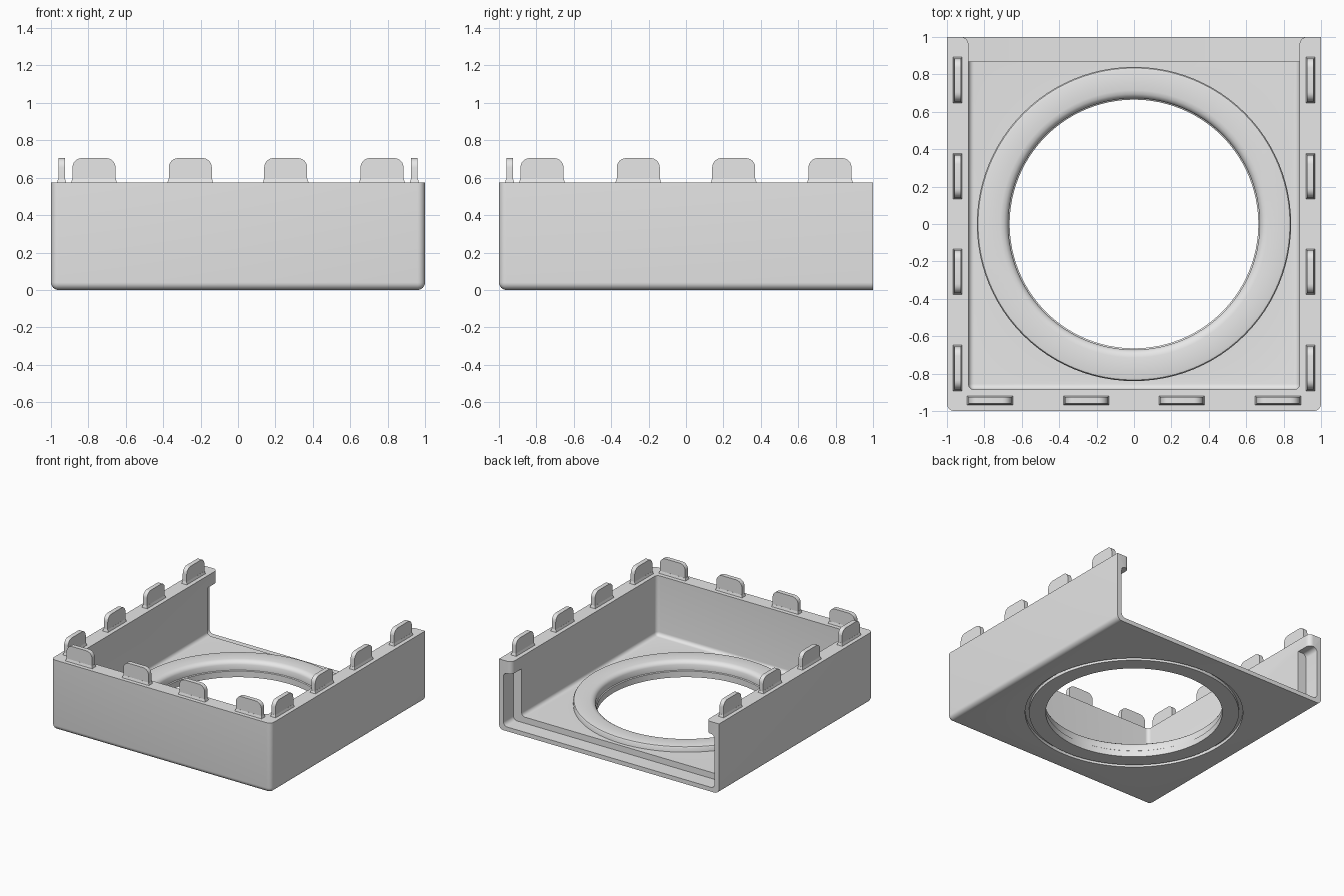
import bpy, bmesh, math
from mathutils import Vector

cube = bpy.data.objects.get("Cube")
if cube:
    bpy.data.objects.remove(cube, do_unlink=True)

grey = bpy.data.materials.new("light_grey")
grey.use_nodes = True
grey.diffuse_color = (0.8, 0.8, 0.8, 1)
grey.node_tree.nodes["Principled BSDF"].inputs["Base Color"].default_value = (0.8, 0.8, 0.8, 1)

TOP = 0.575      # rim height
INNER = 0.885    # half width of the cavity


def add_box(bm, lo, hi):
    verts = bmesh.ops.create_cube(bm, size=1)["verts"]
    lo, hi = Vector(lo), Vector(hi)
    for v in verts:
        v.co = (lo + hi) / 2 + v.co * (hi - lo)
    return verts


def round_edges(bm, rule, radius, segments=6):
    edges = [e for e in bm.edges if rule((e.verts[0].co + e.verts[1].co) / 2)]
    bmesh.ops.bevel(bm, geom=edges, offset=radius, segments=segments,
                    profile=0.5, affect="EDGES")


def finish(name, bm):
    bmesh.ops.recalc_face_normals(bm, faces=bm.faces)
    mesh = bpy.data.meshes.new(name)
    bm.to_mesh(mesh)
    bm.free()
    mesh.materials.append(grey)
    obj = bpy.data.objects.new(name, mesh)
    bpy.context.collection.objects.link(obj)
    return obj


def activate(obj):
    bpy.ops.object.select_all(action="DESELECT")
    obj.select_set(True)
    bpy.context.view_layer.objects.active = obj


def smooth(obj):
    activate(obj)
    bpy.ops.object.shade_smooth_by_angle(angle=math.radians(35))


def rounded_box(name, lo, hi, rule, radius):
    bm = bmesh.new()
    add_box(bm, lo, hi)
    round_edges(bm, rule, radius)
    return finish(name, bm)


def cut(obj, cutter):
    cutter.hide_render = True
    mod = obj.modifiers.new("cut", "BOOLEAN")
    mod.operation = "DIFFERENCE"
    mod.solver = "EXACT"
    mod.object = cutter
    activate(obj)
    bpy.ops.object.modifier_apply(modifier=mod.name)
    bpy.data.objects.remove(cutter, do_unlink=True)


# Tray: rounded below and at the front corners, open at the back
def front_and_bottom(m):
    return m.y < 0.9 and m.z < 0.5


tray = rounded_box("tray", (-1, -1, 0), (1, 1, TOP), front_and_bottom, 0.04)
cut(tray, rounded_box("cavity_cutter", (-INNER, -INNER, 0.085), (INNER, 1.5, 0.9),
                      front_and_bottom, 0.03))

# Rounded rebate around the open back, leaving a lip on top
cut(tray, rounded_box("rebate_cutter", (-0.96, 0.87, 0.035), (0.96, 1.5, 0.475),
                      lambda m: abs(m.x) > 0.9 and abs(m.z - 0.255) > 0.1, 0.035))

# Round opening that receives the ring
bm = bmesh.new()
bmesh.ops.create_cone(bm, cap_ends=True, segments=96, radius1=0.82, radius2=0.82, depth=0.5)
cut(tray, finish("hole_cutter", bm))

# Soften the inner corners of the lip ends
bm = bmesh.new()
bm.from_mesh(tray.data)
round_edges(bm, lambda m: abs(abs(m.x) - INNER) < 0.002 and m.y > 0.998
            and 0.48 < m.z < 0.57, 0.04)
bm.to_mesh(tray.data)
bm.free()
smooth(tray)

# Raised ring with a rounded inner edge and a groove underneath
profile = [(0.665, 0), (0.665, 0.05), (0.672, 0.055), (0.672, 0.1), (0.68, 0.115),
           (0.695, 0.126), (0.715, 0.13), (0.822, 0.13), (0.834, 0.127), (0.84, 0.118),
           (0.84, 0.05), (0.82, 0.05), (0.82, 0.025), (0.79, 0.025), (0.79, 0)]
bm = bmesh.new()
verts = [bm.verts.new((r, 0, z)) for r, z in profile]
edges = [bm.edges.new((a, b)) for a, b in zip(verts, verts[1:] + verts[:1])]
bmesh.ops.spin(bm, geom=verts + edges, cent=(0, 0, 0), axis=(0, 0, 1),
               angle=math.tau, steps=96, use_merge=True)
bmesh.ops.remove_doubles(bm, verts=bm.verts, dist=0.0005)
smooth(finish("ring", bm))


# Rounded tabs with a flared foot along three rims
def add_tab(name, x, y, turn):
    bm = bmesh.new()
    add_box(bm, (-0.115, -0.018, -0.01), (0.115, 0.018, 0.13))
    round_edges(bm, lambda m: abs(m.x) > 0.1 and m.z > 0.12 and abs(m.y) < 0.01, 0.05)
    for v in add_box(bm, (-0.125, -0.027, -0.01), (0.125, 0.027, 0.02)):
        if v.co.z > 0:
            v.co.x *= 0.925
            v.co.y *= 0.68
    tab = finish(name, bm)
    tab.location = (x, y, TOP)
    tab.rotation_euler.z = turn
    smooth(tab)


for i, pos in enumerate((-0.77, -0.255, 0.255, 0.77), 1):
    add_tab(f"front_tab_{i}", pos, -0.943, 0)
    add_tab(f"left_tab_{i}", 0.943, pos, math.pi / 2)
    add_tab(f"right_tab_{i}", -0.943, pos, math.pi / 2)
